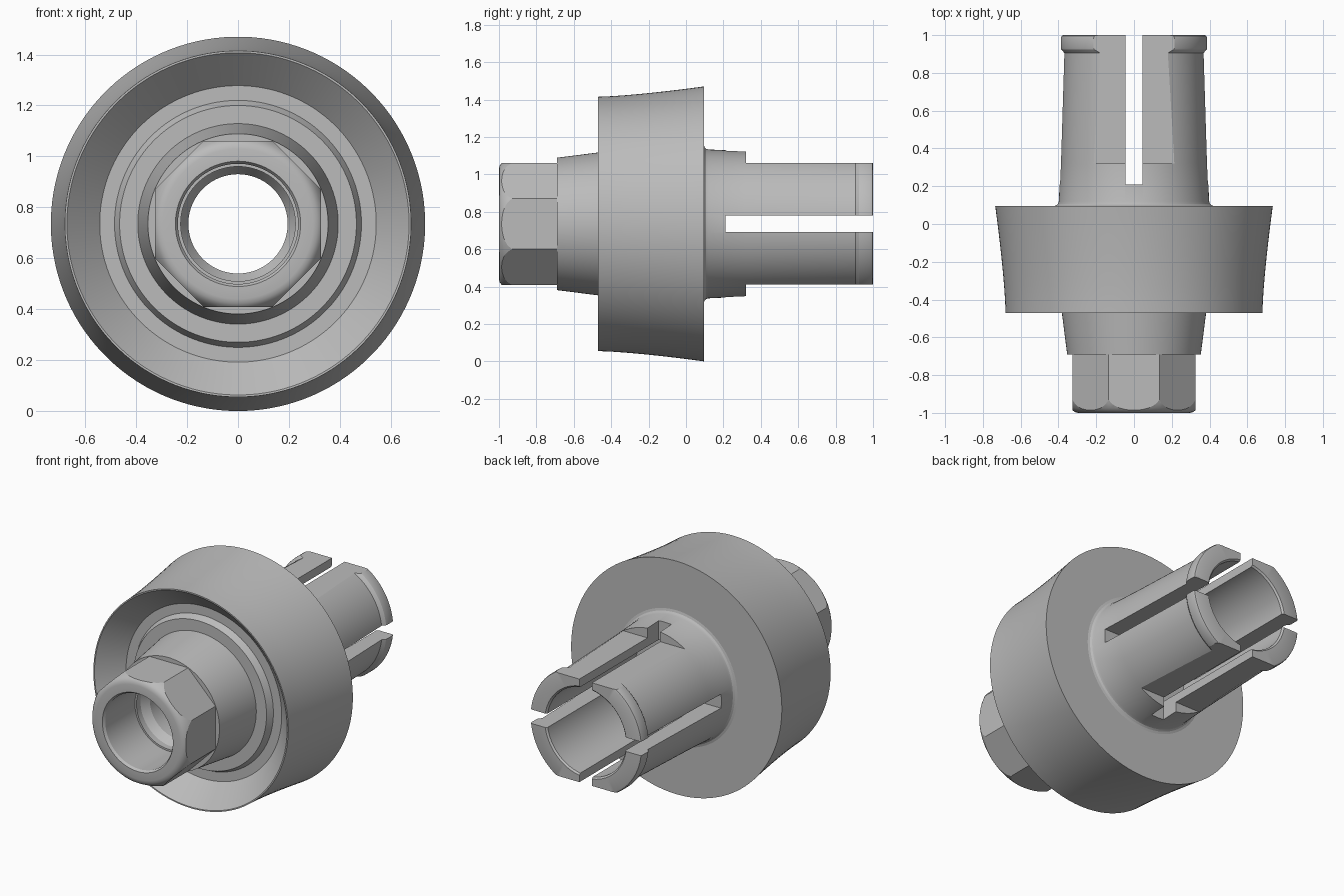
import bpy, bmesh, math
from mathutils import Matrix, Vector

if "Cube" in bpy.data.objects:
    bpy.data.objects.remove(bpy.data.objects["Cube"], do_unlink=True)

AXIS_Z = 0.735
CENTRE = Vector((0, 0, AXIS_Z))

steel = bpy.data.materials.new("grey steel")
steel.use_nodes = True
GREY = (0.5, 0.5, 0.5, 1)
steel.diffuse_color = GREY
steel.node_tree.nodes["Principled BSDF"].inputs["Base Color"].default_value = GREY


def add_object(name, bm):
    bmesh.ops.recalc_face_normals(bm, faces=bm.faces[:])
    mesh = bpy.data.meshes.new(name)
    bm.to_mesh(mesh)
    bm.free()
    mesh.materials.append(steel)
    obj = bpy.data.objects.new(name, mesh)
    bpy.context.collection.objects.link(obj)
    return obj


def lathe(name, profile, sides=128):
    """Turn a closed (radius, y) profile around the long axis."""
    bm = bmesh.new()
    rings = []
    for i in range(sides):
        a = math.tau * (i + 0.5) / sides
        rings.append([bm.verts.new((r * math.cos(a), y, AXIS_Z + r * math.sin(a)))
                      for r, y in profile])
    n = len(profile)
    for i in range(sides):
        here, there = rings[i], rings[(i + 1) % sides]
        for j in range(n):
            k = (j + 1) % n
            bm.faces.new((here[j], here[k], there[k], there[j]))
    return add_object(name, bm)


def box(name, centre, size):
    bm = bmesh.new()
    bmesh.ops.create_cube(bm, size=1, matrix=Matrix.Translation(CENTRE + Vector(centre))
                          @ Matrix.Diagonal((*size, 1)))
    return add_object(name, bm)


def cut(target, cutter, operation="DIFFERENCE"):
    mod = target.modifiers.new("cut", "BOOLEAN")
    mod.operation, mod.object, mod.solver = operation, cutter, "EXACT"
    bpy.context.view_layer.objects.active = target
    bpy.ops.object.modifier_apply(modifier=mod.name)
    bpy.data.objects.remove(cutter, do_unlink=True)


def shade(obj):
    bpy.ops.object.select_all(action="DESELECT")
    obj.select_set(True)
    bpy.context.view_layer.objects.active = obj
    bpy.ops.object.shade_smooth_by_angle(angle=math.radians(22))


# Flange with a dished front and a gently flared rim
flare = [(0.68 + 0.055 * t ** 1.4, -0.47 + 0.565 * t) for t in (i / 8 for i in range(9))]
flange = lathe("flange", [(0.36, -0.38), (0.465, -0.38), (0.485, -0.34), (0.543, -0.34),
                          (0.672, -0.47)] + flare + [(0.36, 0.095)])

# Tapered hub in front of the flange
hub = lathe("front_hub", [(0.225, -0.69), (0.354, -0.69), (0.382, -0.47), (0.395, -0.37),
                          (0.37, -0.3), (0.37, 0), (0.195, 0), (0.195, -0.6), (0.225, -0.65)])

# Split sleeve with a root fillet and a rounded lip at the tip
sleeve = lathe("split_sleeve", [
    (0.195, 0), (0.37, 0), (0.37, 0.094), (0.425, 0.095), (0.411, 0.099), (0.402, 0.107),
    (0.398, 0.12), (0.389, 0.32), (0.371, 0.905), (0.378, 0.913), (0.388, 0.925),
    (0.39, 0.935), (0.39, 0.985), (0.386, 0.996), (0.376, 1),
    (0.285, 1), (0.275, 0.99), (0.275, 0.12), (0.195, 0.12)])
for side in (1, -1):
    cut(sleeve, box("flat_cutter", (0, 0.82, side * 0.425), (1, 1, 0.2)))
cut(sleeve, box("slot_cutter", (0, 0.71, 0), (0.088, 1, 1)))
cut(sleeve, box("slot_cutter", (0, 0.71, 0), (1, 1, 0.088)))

# Eight-sided nut, its front corners rounded by a turned blank
nut = lathe("clamping_nut", [
    (0.236, -0.985), (0.246, -1), (0.295, -1), (0.312, -0.996), (0.325, -0.987),
    (0.335, -0.974), (0.345, -0.955), (0.353, -0.93), (0.37, -0.9), (0.37, -0.685),
    (0.225, -0.685), (0.225, -0.67), (0.236, -0.685)][:10] + [(0.236, -0.685)])
bm = bmesh.new()
bmesh.ops.create_cone(bm, cap_ends=True, segments=8, depth=0.5,
                      radius1=0.326 / math.cos(math.pi / 8),
                      radius2=0.326 / math.cos(math.pi / 8),
                      matrix=Matrix.Translation((0, -0.9, AXIS_Z))
                      @ Matrix.Rotation(math.pi / 2, 4, "X")
                      @ Matrix.Rotation(math.pi / 8, 4, "Z"))
cut(nut, add_object("octagon_cutter", bm), "INTERSECT")

for part in (flange, hub, sleeve, nut):
    shade(part)
